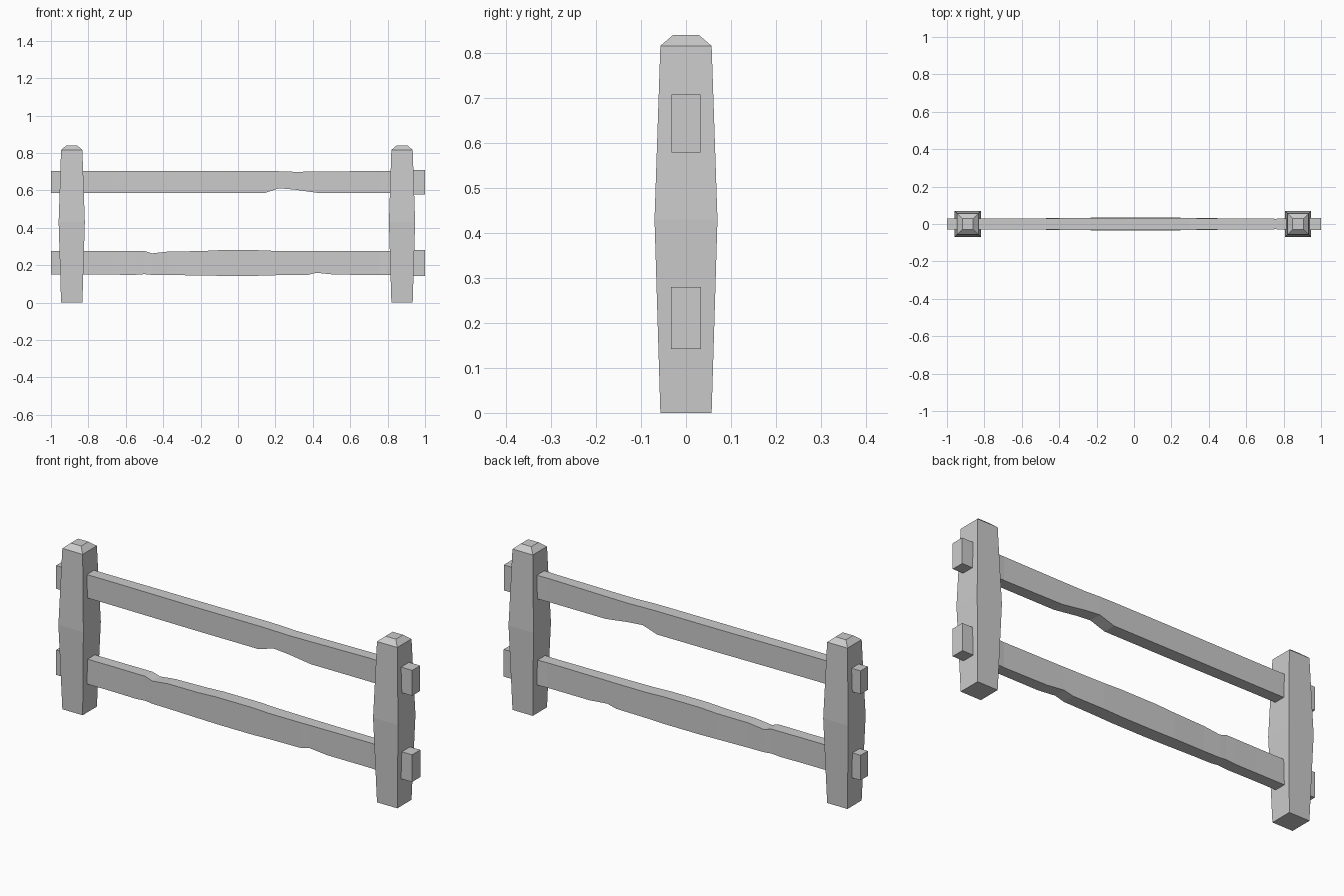
import bpy, bmesh


def loft(name, rings):
    """Skin a row of four-cornered rings and cap both ends."""
    bm = bmesh.new()
    rows = [[bm.verts.new(p) for p in ring] for ring in rings]
    for a, b in zip(rows, rows[1:]):
        for i in range(4):
            j = (i + 1) % 4
            bm.faces.new((a[i], a[j], b[j], b[i]))
    bm.faces.new(rows[0])
    bm.faces.new(rows[-1])
    bmesh.ops.recalc_face_normals(bm, faces=bm.faces)
    mesh = bpy.data.meshes.new(name)
    bm.to_mesh(mesh)
    bm.free()
    ob = bpy.data.objects.new(name, mesh)
    bpy.context.collection.objects.link(ob)
    return ob


def post(name, cx):
    # (height, half width): bulging shaft with a chamfered cap
    profile = [(0, .057), (.43, .07), (.816, .057), (.84, .029)]
    loft(name, [[(cx - h, -h, z), (cx + h, -h, z), (cx + h, h, z), (cx - h, h, z)]
                for z, h in profile])


def rail(name, sections):
    # each section: (x, bottom, top, half thickness)
    loft(name, [[(x, -w, lo), (x, w, lo), (x, w, hi), (x, -w, hi)]
                for x, lo, hi, w in sections])


# Posts
post("left_post", -.889)
post("right_post", .877)

# Upper rail with a chip in its underside
rail("upper_rail", [
    (-1, .586, .704, .029), (-.67, .586, .704, .029), (-.2, .585, .703, .032),
    (.14, .585, .703, .032), (.22, .611, .702, .032), (.30, .604, .699, .031),
    (.43, .586, .700, .030), (.76, .585, .704, .028), (.84, .585, .704, .032),
    (.90, .579, .708, .032), (1, .579, .708, .032)])

# Lower rail with chips above and below
rail("lower_rail", [
    (-1, .149, .276, .029), (-.67, .149, .276, .029), (-.55, .148, .276, .030),
    (-.50, .152, .276, .030), (-.46, .148, .263, .031), (-.37, .147, .273, .031),
    (-.2, .145, .275, .034), (-.1, .143, .280, .034), (.1, .143, .280, .034),
    (.2, .146, .276, .034), (.37, .147, .275, .032), (.42, .159, .275, .031),
    (.52, .149, .275, .030), (.76, .148, .275, .028), (.84, .148, .275, .033),
    (.90, .142, .280, .033), (1, .142, .280, .033)])
